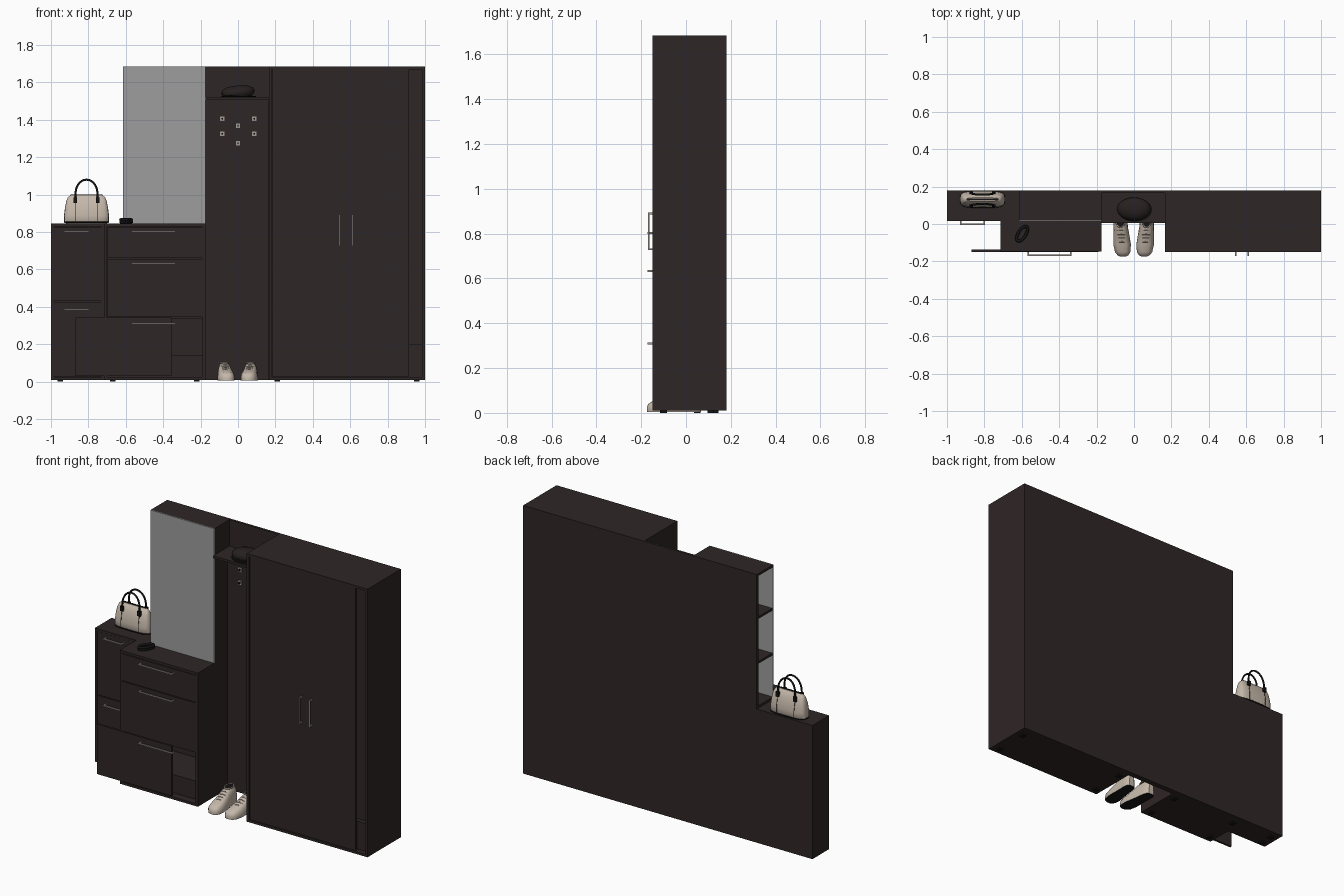
import bpy, bmesh, math
from mathutils import Vector, Matrix

if "Cube" in bpy.data.objects:
    bpy.data.objects.remove(bpy.data.objects["Cube"])


def material(name, r, g, b):
    m = bpy.data.materials.new(name)
    m.use_nodes = True
    m.diffuse_color = (r, g, b, 1)
    m.node_tree.nodes["Principled BSDF"].inputs["Base Color"].default_value = (r, g, b, 1)
    return m


wood = material("dark wood", 0.028, 0.019, 0.019)
black = material("black leather", 0.008, 0.007, 0.007)
cream = material("cream leather", 0.56, 0.48, 0.4)
metal = material("brushed metal", 0.35, 0.32, 0.28)
glass = material("mirror grey", 0.34, 0.34, 0.34)
felt = material("dark felt", 0.02, 0.014, 0.014)


def finish(name, bm, mats, smooth=False):
    bmesh.ops.recalc_face_normals(bm, faces=bm.faces)
    mesh = bpy.data.meshes.new(name)
    bm.to_mesh(mesh)
    bm.free()
    for m in mats:
        mesh.materials.append(m)
    ob = bpy.data.objects.new(name, mesh)
    bpy.context.scene.collection.objects.link(ob)
    if smooth:
        bpy.ops.object.select_all(action="DESELECT")
        ob.select_set(True)
        bpy.context.view_layer.objects.active = ob
        bpy.ops.object.shade_smooth_by_angle(angle=math.radians(40))
    return ob


def boxes(name, mat, *spans):
    """One object from boxes given as (x0, x1, y0, y1, z0, z1)."""
    bm = bmesh.new()
    for x0, x1, y0, y1, z0, z1 in spans:
        centre = Vector((x0 + x1, y0 + y1, z0 + z1)) / 2
        size = Matrix.Diagonal((x1 - x0, y1 - y0, z1 - z0, 1))
        bmesh.ops.create_cube(bm, size=1, matrix=Matrix.Translation(centre) @ size)
    return finish(name, bm, [mat])


def carcass(name, x0, x1, y0, y1, z0, z1, t=0.015, left_open=False):
    """Open-fronted cabinet shell; left_open drops the panel at x0."""
    spans = [(x1 - t, x1, y0, y1, z0, z1), (x0, x1 - t, y0, y1, z0, z0 + t),
             (x0, x1 - t, y0, y1, z1 - t, z1), (x0, x1 - t, y1 - t, y1, z0 + t, z1 - t)]
    if not left_open:
        spans.append((x0, x0 + t, y0, y1 - t, z0 + t, z1 - t))
    return boxes(name, wood, *spans)


def loft(name, rings, mats, smooth=True):
    bm = bmesh.new()
    rows = [[bm.verts.new(p) for p in ring] for ring in rings]
    n = len(rows[0])
    for a, b in zip(rows, rows[1:]):
        for i in range(n):
            bm.faces.new((a[i], a[(i + 1) % n], b[(i + 1) % n], b[i]))
    bm.faces.new(rows[0])
    bm.faces.new(rows[-1])
    return finish(name, bm, mats, smooth)


def oval(a, b, power=1.0, n=28):
    """Points of a superellipse; a power under one squares it off."""
    out = []
    for i in range(n):
        c, s = math.cos(math.tau * i / n), math.sin(math.tau * i / n)
        out.append((a * math.copysign(abs(c) ** power, c), b * math.copysign(abs(s) ** power, s)))
    return out


def tube(name, points, radius, mat, closed=False):
    cu = bpy.data.curves.new(name, "CURVE")
    cu.dimensions = "3D"
    cu.bevel_depth, cu.bevel_resolution, cu.use_fill_caps = radius, 2, True
    sp = cu.splines.new("POLY")
    sp.points.add(len(points) - 1)
    for p, co in zip(sp.points, points):
        p.co = (*co, 1)
    sp.use_cyclic_u = closed
    cu.materials.append(mat)
    ob = bpy.data.objects.new(name, cu)
    bpy.context.scene.collection.objects.link(ob)
    return ob


def pull(name, x0, x1, y, z0, z1):
    """Bar handle with two posts standing off a front at y."""
    r, out = 0.004, y - 0.02
    spans = [(x0 - r, x1 + r, out - r, out + r, z0 - r, z1 + r)]
    for x, z in ((x0, z0), (x1, z1)):
        spans.append((x - r, x + r, out, y, z - r, z + r))
    boxes(name, metal, *spans)


BACK, FRONT, MID, TOP, LOW = 0.18, -0.15, 0.015, 1.685, 0.845

# Wardrobe with inset doors and an open strip beside them
carcass("wardrobe_shell", 0.165, 1.0, FRONT, BACK, 0.01, TOP)
boxes("wardrobe_doors", wood, (0.184, 0.915, FRONT + 0.004, FRONT + 0.02, 0.027, 1.668))
boxes("wardrobe_inner_drawer", wood, (0.184, 0.984, FRONT + 0.03, BACK - 0.02, 0.026, 0.2))
boxes("wardrobe_inner_panel", wood, (0.184, 0.984, FRONT + 0.06, FRONT + 0.07, 0.2, 1.668))
for i, x in enumerate((0.543, 0.612)):
    pull(f"wardrobe_handle_{i}", x, x, FRONT + 0.004, 0.73, 0.89)

# Coat niche: back board, panel, shelf and hooks
boxes("niche_back", wood, (-0.175, 0.165, 0.165, BACK, 0.01, TOP))
boxes("niche_panel", wood, (-0.174, 0.164, 0.145, 0.165, 0.01, 1.505))
boxes("niche_shelf", wood, (-0.175, 0.165, 0.005, 0.165, 1.505, 1.52))
hooks = [(x, z) for x in (-0.085, 0.088) for z in (1.325, 1.405)] + [(0, 1.275), (0, 1.367)]
for i, (x, z) in enumerate(hooks):
    boxes(f"hook_plate_{i}", metal, (x - 0.012, x + 0.012, 0.139, 0.146, z - 0.012, z + 0.012))
    boxes(f"hook_peg_{i}", black, (x - 0.004, x + 0.004, 0.128, 0.139, z - 0.004, z + 0.004))

# Mirror cabinet, shelves open on its outer side
carcass("mirror_cabinet", -0.615, -0.175, MID + 0.006, BACK, LOW, TOP, left_open=True)
boxes("mirror_cabinet_shelves", wood,
      *[(-0.613, -0.19, MID + 0.008, BACK - 0.015, z, z + 0.014) for z in (1.12, 1.4)])
boxes("mirror", glass, (-0.615, -0.175, MID, MID + 0.006, LOW, TOP))

# Shallow left chest
carcass("left_chest", -1.0, -0.715, MID, BACK, 0.01, LOW)
for i, (z0, z1) in enumerate(((0.027, 0.427), (0.432, 0.828))):
    boxes(f"left_drawer_{i}", wood, (-0.983, -0.735, MID + 0.003, MID + 0.02, z0, z1))
    pull(f"left_handle_{i}", -0.925, -0.8, MID + 0.003, z1 - 0.04 + 0.015 * i, z1 - 0.04 + 0.015 * i)
boxes("left_chest_filler", wood, (-0.735, -0.73, MID + 0.006, MID + 0.02, 0.027, 0.828))

# Deep right chest with a wide front shifted sideways
carcass("right_chest", -0.715, -0.175, FRONT + 0.004, BACK, 0.01, LOW)
boxes("right_chest_divider", wood, (-0.7, -0.19, FRONT + 0.02, BACK - 0.015, 0.335, 0.345))
boxes("right_chest_inner_box", wood, (-0.7, -0.19, FRONT + 0.05, BACK - 0.02, 0.026, 0.14))
fronts = ((-0.87, -0.355, 0.03, 0.342, 0.31), (-0.698, -0.191, 0.346, 0.655, 0.633),
          (-0.698, -0.191, 0.66, 0.828, 0.803))
for i, (x0, x1, z0, z1, zh) in enumerate(fronts):
    boxes(f"right_drawer_{i}", wood, (x0, x1, FRONT + 0.001, FRONT + 0.014, z0, z1))
    pull(f"right_handle_{i}", -0.565, -0.338, FRONT + 0.002, zh, zh)

# Feet
feet = [(x, y) for x in (0.21, 0.955) for y in (-0.1, 0.11)]
feet += [(-0.67, -0.1), (-0.22, -0.1), (-0.22, 0.11), (-0.95, 0.05), (-0.95, 0.13), (-0.67, 0.11)]
boxes("feet", black, *[(x - 0.015, x + 0.015, y - 0.015, y + 0.015, 0, 0.01) for x, y in feet])

# Handbag: tapered body, straps, piping
bx, by = -0.81, 0.132
profile = ((0.847, 0.11, 0.038), (0.856, 0.119, 0.044), (0.89, 0.12, 0.045), (0.93, 0.115, 0.04),
           (0.965, 0.108, 0.03), (0.985, 0.1, 0.02), (0.997, 0.085, 0.009))
loft("handbag_body", [[(bx + x, by + y, z) for x, y in oval(a, b, 0.55)] for z, a, b in profile], [cream])
tube("handbag_piping", [(bx + x, by + y, 0.853) for x, y in oval(0.117, 0.043, 0.55)], 0.004, black, True)
boxes("handbag_zip", black, (bx - 0.085, bx + 0.085, by - 0.005, by + 0.005, 0.995, 1.0))
for side in (-1, 1):
    arch = [(bx + 0.06 * math.cos(t), by + side * (0.033 - 0.008 * math.sin(t)), 0.985 + 0.095 * math.sin(t) ** 0.8)
            for t in [math.pi * i / 20 for i in range(21)]]
    arch = [(bx + 0.06, by + side * 0.036, 0.965)] + arch + [(bx - 0.06, by + side * 0.036, 0.965)]
    tube(f"handbag_handle_{side}", arch, 0.0055, black)
    for x in (bx - 0.06, bx + 0.06):
        y = by + side * 0.035
        boxes("handbag_tab", black, (x - 0.01, x + 0.01, y - 0.007, y + 0.007, 0.955, 0.985))
        tube("handbag_seam", [(x, by + side * 0.045, 0.86), (x, by + side * 0.045, 0.9),
                              (x, by + side * 0.036, 0.955)], 0.0015, black)

# Small black accessory on the chest
turn = Matrix.Translation((-0.598, -0.052, 0.86)) @ Matrix.Rotation(math.radians(58), 4, "Z")
for i, z in enumerate((-0.006, 0.006)):
    tube(f"coiled_band_{i}", [turn @ Vector((x, y, z)) for x, y in oval(0.045, 0.02)], 0.008, black, True)

# Soft cap: band, puffed crown leaning to one side, brim
crown = ((1.524, 0.07, 0.05), (1.535, 0.085, 0.06), (1.55, 0.09, 0.062), (1.565, 0.082, 0.055),
         (1.577, 0.06, 0.04), (1.583, 0.03, 0.02))
loft("cap_crown", [[(x, 0.08 + y, z + 0.08 * x * (z > 1.53)) for x, y in oval(a, b)]
                   for z, a, b in crown], [felt])
loft("cap_brim", [[(0.005 + x, 0.075 + y, z) for x, y in oval(0.092, 0.064)] for z in (1.521, 1.527)], [black])

# Pair of shoes, toes to the front: (y, half width, height)
sections = ((-0.175, 0.012, 0.025), (-0.168, 0.028, 0.04), (-0.15, 0.041, 0.052), (-0.11, 0.047, 0.06),
            (-0.06, 0.043, 0.08), (-0.02, 0.039, 0.1), (0.03, 0.037, 0.102), (0.055, 0.032, 0.098),
            (0.068, 0.018, 0.085))
for name, cx, lean in (("right_shoe", -0.066, -0.08), ("left_shoe", 0.062, 0.08)):
    def spot(x, y, z):
        return (cx + x + lean * (y + 0.08), y, z)

    rings = []
    for y, w, h in sections:
        dome = [(w * math.copysign(abs(math.cos(t)) ** 0.6, math.cos(t)), 0.016 + (h - 0.016) * math.sin(t))
                for t in [math.pi * i / 12 for i in range(13)]]
        rings.append([spot(x, y, z) for x, z in dome + [(-w * 0.95, 0.005), (w * 0.95, 0.005)]])
    shoe = loft(name, rings, [cream, black])
    for f in shoe.data.polygons:
        f.material_index = int(f.normal.z < -0.8)
    # Opening and laces
    loft(name + "_opening", [[spot(x, 0.018 + y, z) for x, y in oval(0.022, 0.034)]
                             for z in (0.098, 0.104)], [black])
    tube(name + "_rim", [spot(x, 0.018 + y, 0.102) for x, y in oval(0.024, 0.036)], 0.004, cream, True)
    for i in range(4):
        y, z = -0.095 + 0.02 * i, 0.067 + 0.0085 * i
        tube(f"{name}_lace_{i}", [spot(-0.02, y, z - 0.006), spot(0, y, z), spot(0.02, y, z - 0.006)],
             0.003, metal)
